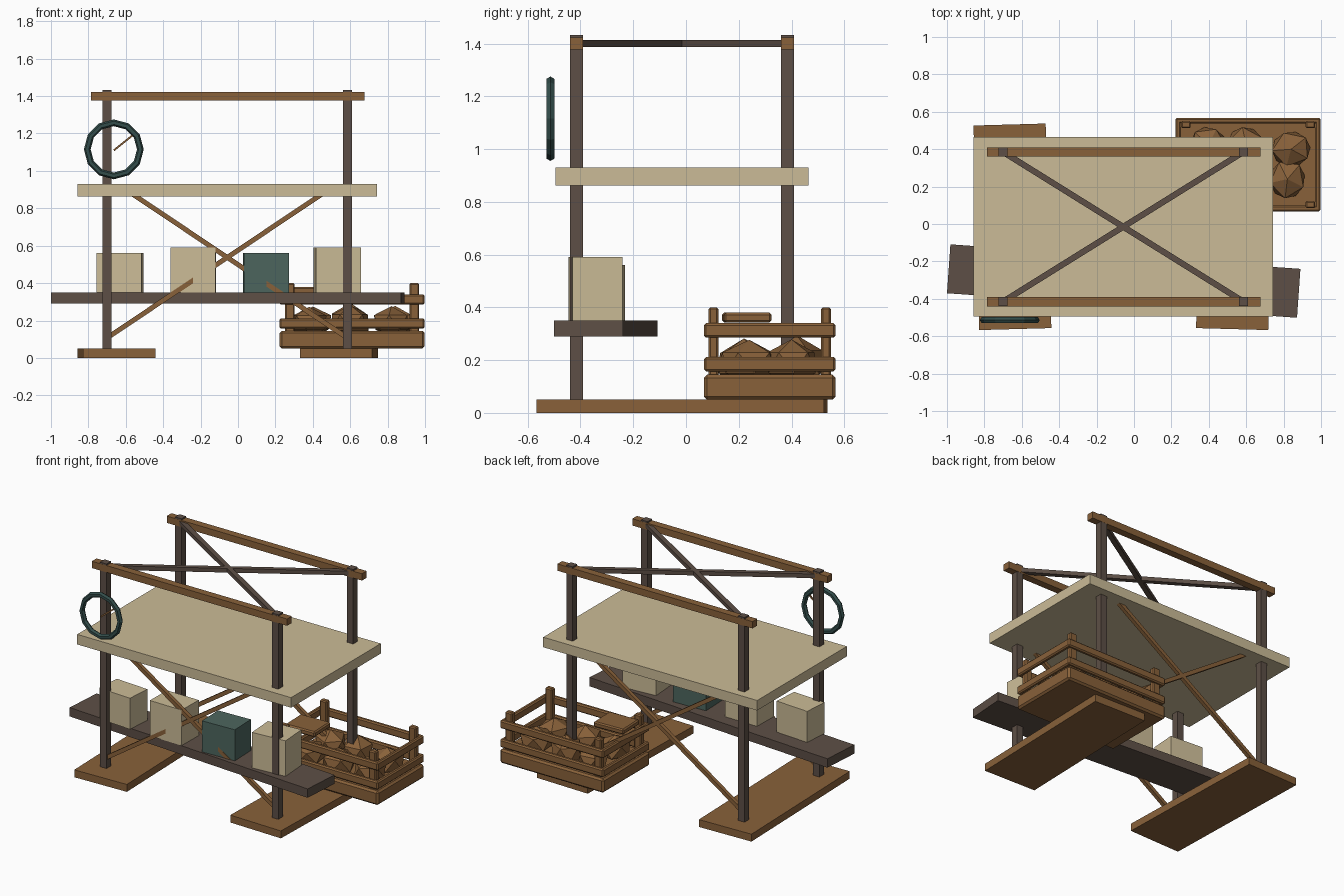
import bpy, math, random
from mathutils import Vector, Euler

if "Cube" in bpy.data.objects:
    bpy.data.objects.remove(bpy.data.objects["Cube"])

random.seed(4)

def mat(name, c):
    m = bpy.data.materials.new(name)
    m.diffuse_color = (*c, 1)
    m.use_nodes = True
    m.node_tree.nodes["Principled BSDF"].inputs["Base Color"].default_value = m.diffuse_color
    return m

WOOD = mat("brown wood", (0.250, 0.120, 0.042))
DARK = mat("dark weathered wood", (0.110, 0.078, 0.061))
CREAM = mat("pale cream", (0.60, 0.50, 0.31))
TEAL = mat("teal", (0.073, 0.130, 0.112))
RING = mat("deep teal", (0.033, 0.075, 0.070))

def finish(name, m):
    o = bpy.context.object
    o.name = name
    o.data.materials.append(m)
    return o

def box(name, lo, hi, m, rz=0, bevel=0):
    """Box between two corners, turned about its own centre."""
    lo, hi = Vector(lo), Vector(hi)
    bpy.ops.mesh.primitive_cube_add(size=1, location=(lo + hi) / 2, rotation=(0, 0, math.radians(rz)))
    o = finish(name, m)
    o.scale = hi - lo
    if bevel:
        bpy.ops.object.transform_apply(location=False, rotation=False, scale=True)
        b = o.modifiers.new("edge", 'BEVEL')
        b.width, b.segments = bevel, 1
    return o

def beam(name, a, b, w, d, m):
    """Straight bar from a to b; d is its depth in y for bars lying in an xz plane."""
    a, b = Vector(a), Vector(b)
    v = b - a
    rot = Euler((0, -math.atan2(v.z, math.hypot(v.x, v.y)), math.atan2(v.y, v.x)))
    bpy.ops.mesh.primitive_cube_add(size=1, location=(a + b) / 2, rotation=rot)
    o = finish(name, m)
    o.scale = (v.length, d, w)
    return o

XL, XR, YF, YB = -0.70, 0.585, -0.415, 0.385

# ground planks
box("left_foot_plank", (-0.843, -0.562, 0), (-0.457, 0.532, 0.05), WOOD, 1.6)
box("right_foot_plank", (0.347, -0.562, 0), (0.733, 0.528, 0.05), WOOD, -1.6)

# corner posts, top rails and side braces
for y, side in ((YF, "front"), (YB, "back")):
    for x, lr in ((XL, "left"), (XR, "right")):
        box(f"{side}_{lr}_post", (x - .024, y - .024, 0.04), (x + .024, y + .024, 1.433), DARK)
    box(f"{side}_top_rail", (-0.785, y - .025, 1.377), (0.675, y + .025, 1.423), WOOD)
    beam(f"{side}_brace_a", (-0.58, y, 0.887), (XR, y, 0.107), 0.026, 0.026, WOOD)
    beam(f"{side}_brace_b", (0.465, y, 0.887), (XL, y, 0.107), 0.026, 0.026, WOOD)

# crossed roof braces
beam("roof_brace_a", (XL, YF, 1.40), (XR, YB, 1.40), 0.028, 0.032, DARK)
beam("roof_brace_b", (XL, YB, 1.40), (XR, YF, 1.40), 0.028, 0.032, DARK)

# counter and lower shelf
box("counter_top", (-0.857, -0.494, 0.862), (0.743, 0.464, 0.93), CREAM)
box("lower_shelf", (-0.993, -0.436, 0.29), (0.883, -0.174, 0.35), DARK, -4)

# goods on the shelf: x centre, y centre, depth, top, turn, colour
goods = [(-0.63, -0.325, 0.17, 0.56, -4, CREAM), (-0.24, -0.338, 0.18, 0.59, -1, CREAM),
         (0.15, -0.338, 0.18, 0.56, 2, TEAL), (0.53, -0.343, 0.19, 0.59, 4, CREAM)]
for i, (x, y, d, top, turn, m) in enumerate(goods):
    box(f"goods_box_{i + 1}", (x - .12, y - d / 2, 0.35), (x + .12, y + d / 2, top), m, turn)

# hanging ring with a thin peg
bpy.ops.mesh.primitive_torus_add(major_segments=12, minor_segments=6, major_radius=0.142,
                                 minor_radius=0.018, location=(-0.664, -0.514, 1.115),
                                 rotation=(math.pi / 2, 0, 0))
finish("hanging_ring", RING)
beam("ring_peg", (-0.664, -0.514, 1.11), (-0.545, -0.514, 1.205), 0.01, 0.008, WOOD)

# slatted crate
x0, x1, y0, y1 = 0.222, 0.998, 0.068, 0.567
box("crate_base", (x0, y0, 0.05), (x1, y1, 0.145), WOOD, 0, 0.012)
for z in (0.157, 0.285):
    for y in (y0, y1 - .03):
        box("crate_long_slat", (x0, y, z), (x1, y + .03, z + .055), WOOD, 0, 0.008)
    for x in (x0, x1 - .03):
        box("crate_short_slat", (x, y0, z), (x + .03, y1, z + .055), WOOD, 0, 0.008)
for x in (x0 + .055, x1 - .055):
    for y in (y0 + .036, y1 - .036):
        box("crate_corner_post", (x - .026, y - .019, 0.13), (x + .026, y + .019, 0.40), WOOD, 0, 0.007)
box("crate_lid_board", (0.25, 0.14, 0.343), (0.47, 0.32, 0.38), WOOD, 2, 0.008)

# lumpy produce inside the crate
for i, (x, y) in enumerate([(0.38, 0.22), (0.40, 0.42), (0.60, 0.22), (0.60, 0.42), (0.82, 0.24), (0.84, 0.40)]):
    bpy.ops.mesh.primitive_ico_sphere_add(subdivisions=1, radius=1, location=(x, y, 0.19),
                                          rotation=(0, 0, random.uniform(0, 6)))
    o = finish(f"produce_{i + 1}", WOOD)
    o.scale = (0.115, 0.105, random.uniform(0.08, 0.11))
